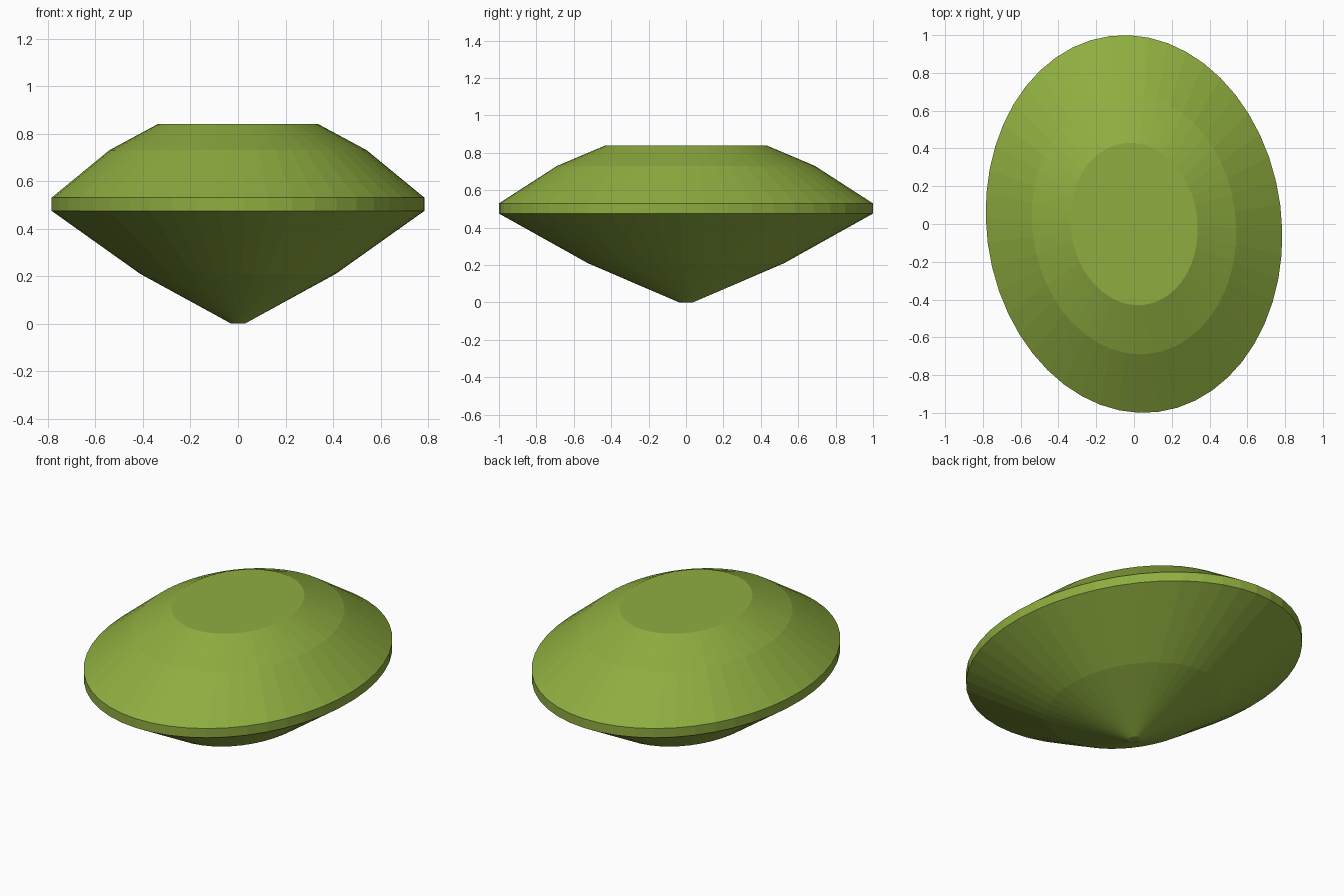
import bpy, bmesh, math

if "Cube" in bpy.data.objects:
    bpy.data.objects.remove(bpy.data.objects["Cube"])

SIDES = 48
HALF_X, HALF_Y = 0.781, 1.003      # half-axes of the oval girdle
TURN = math.radians(7.3)           # the oval is turned slightly about z

# (scale of the girdle outline, height) from the bottom tip to the flat table
PROFILE = [(0.036, 0.0), (0.525, 0.21), (1.0, 0.475),
           (1.0, 0.53), (0.69, 0.73), (0.43, 0.84)]

green = bpy.data.materials.new("olive green")
green.diffuse_color = (0.274, 0.42, 0.051, 1.0)
green.use_nodes = True
green.node_tree.nodes["Principled BSDF"].inputs["Base Color"].default_value = green.diffuse_color


def oval_point(i, scale, z):
    a = 2 * math.pi * i / SIDES
    x, y = scale * HALF_X * math.cos(a), scale * HALF_Y * math.sin(a)
    return (x * math.cos(TURN) - y * math.sin(TURN),
            x * math.sin(TURN) + y * math.cos(TURN), z)


# Oval cut gemstone: stacked rings, bridged, with a flat tip and table
bm = bmesh.new()
rings = [[bm.verts.new(oval_point(i, s, z)) for i in range(SIDES)]
         for s, z in PROFILE]
for low, high in zip(rings, rings[1:]):
    for i in range(SIDES):
        j = (i + 1) % SIDES
        bm.faces.new((low[i], low[j], high[j], high[i]))
bm.faces.new(rings[0][::-1])
bm.faces.new(rings[-1])

mesh = bpy.data.meshes.new("gemstone")
bm.to_mesh(mesh)
bm.free()
mesh.materials.append(green)
gem = bpy.data.objects.new("gemstone", mesh)
bpy.context.collection.objects.link(gem)
